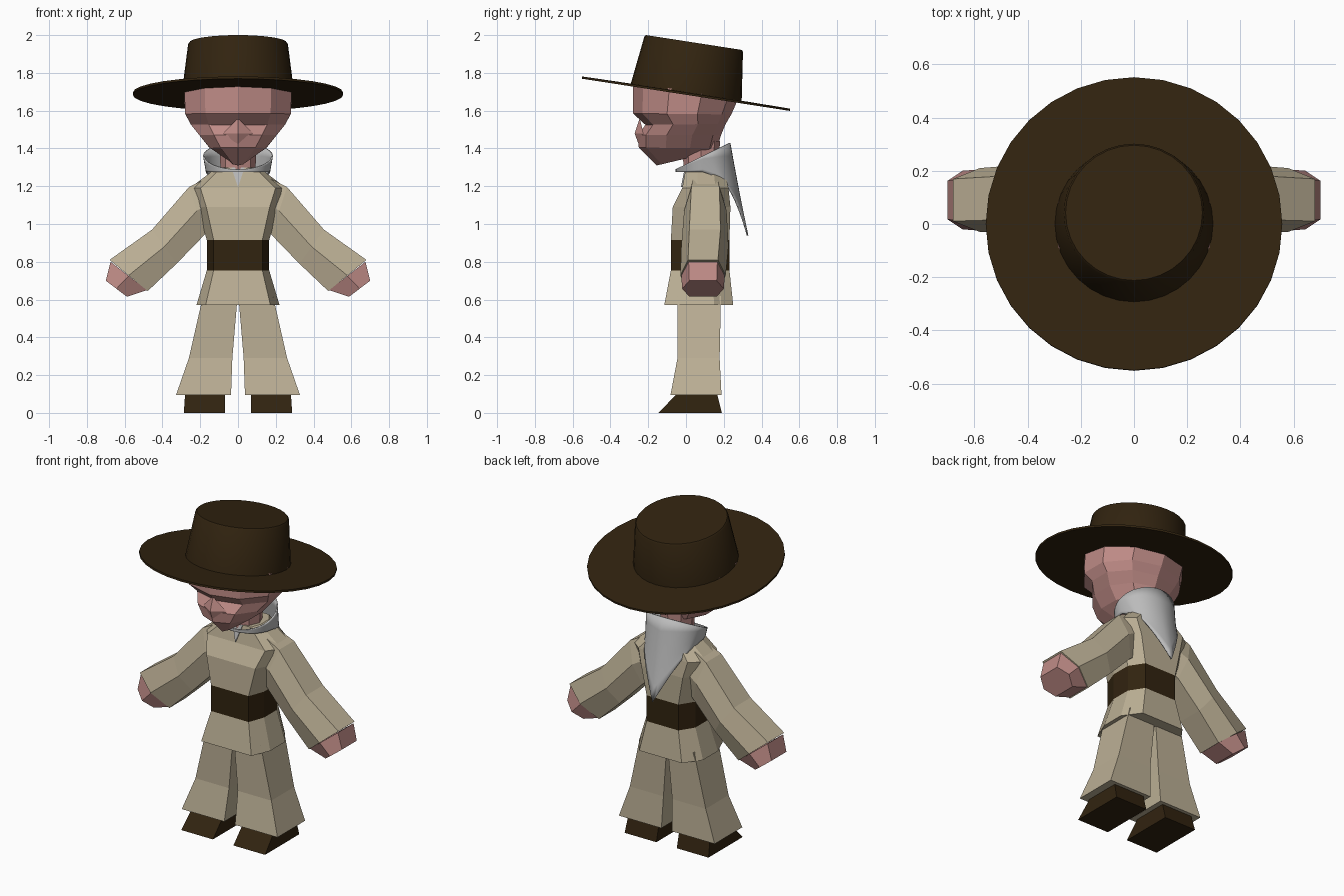
import bpy, bmesh, math
from mathutils import Matrix, Vector

if "Cube" in bpy.data.objects:
    bpy.data.objects.remove(bpy.data.objects["Cube"])


def material(name, rgb):
    m = bpy.data.materials.new(name)
    m.diffuse_color = (*rgb, 1)
    m.use_nodes = True
    m.node_tree.nodes["Principled BSDF"].inputs["Base Color"].default_value = m.diffuse_color
    return m


BROWN = material("dark brown", (0.031, 0.017, 0.005))
CLOTH = material("beige cloth", (0.50, 0.43, 0.30))
SKIN = material("pink skin", (0.52, 0.26, 0.24))
SCARF = material("light grey", (0.50, 0.50, 0.50))


def make(name, bm, mats, smooth=False, mirror=False):
    bmesh.ops.recalc_face_normals(bm, faces=bm.faces)
    me = bpy.data.meshes.new(name)
    bm.to_mesh(me)
    bm.free()
    for m in mats:
        me.materials.append(m)
    ob = bpy.data.objects.new(name, me)
    bpy.context.collection.objects.link(ob)
    if mirror:
        ob.modifiers.new("mirror", 'MIRROR')
    if smooth:
        bpy.context.view_layer.objects.active = ob
        ob.select_set(True)
        bpy.ops.object.shade_smooth_by_angle(angle=math.radians(35))
        ob.select_set(False)
    return ob


def loft(rings, cap=True):
    """Skin a list of equal-length closed rings."""
    bm = bmesh.new()
    vs = [[bm.verts.new(p) for p in r] for r in rings]
    n = len(rings[0])
    for a, b in zip(vs, vs[1:]):
        for i in range(n):
            j = (i + 1) % n
            bm.faces.new((a[i], a[j], b[j], b[i]))
    if cap:
        bm.faces.new(vs[0])
        bm.faces.new(vs[-1])
    return bm


# Hat: one turned profile, tipped back
N = 32
profile = [(0.2, -0.006), (0.557, -0.006), (0.557, 0.006), (0.297, 0.008),
           (0.264, 0.266), (0.257, 0.274)]
bm = loft([[(r * math.cos(2 * math.pi * i / N), r * math.sin(2 * math.pi * i / N), z)
            for i in range(N)] for r, z in profile])
bm.transform(Matrix.Translation((0, 0, 1.69)) @ Matrix.Rotation(math.radians(-8.8), 4, 'X'))
make("hat", bm, [BROWN], smooth=True)

# Head: faceted rings (z front, z back, y front, y back, half width)
head = [(1.31, 1.375, -0.155, 0.12, 0.045), (1.405, 1.40, -0.25, 0.165, 0.15),
        (1.47, 1.47, -0.255, 0.185, 0.205), (1.525, 1.53, -0.215, 0.21, 0.25),
        (1.585, 1.58, -0.28, 0.24, 0.28), (1.75, 1.66, -0.28, 0.275, 0.285)]
rings = []
for zf, zb, yf, yb, w in head:
    ring = []
    for i in range(10):
        a = 2 * math.pi * i / 10
        k = (1 - math.cos(a)) / 2
        ring.append((w * 1.05 * math.sin(a), yf + (yb - yf) * k, zf + (zb - zf) * k))
    rings.append(ring)
bm = loft(rings)
# Nose wedge between the eyes and mouth
nose = [bm.verts.new(p) for p in ((0, -0.245, 1.56), (-0.08, -0.225, 1.48),
                                  (0, -0.272, 1.48), (0.08, -0.225, 1.48), (0, -0.25, 1.42))]
for f in ((0, 1, 2), (0, 2, 3), (1, 4, 2), (2, 4, 3), (0, 3, 4, 1)):
    bm.faces.new([nose[i] for i in f])
make("head", bm, [SKIN])

# Neck
bm = bmesh.new()
bmesh.ops.create_cone(bm, cap_ends=True, segments=8, radius1=0.09, radius2=0.1, depth=0.2,
                      matrix=Matrix.Translation((0, 0.08, 1.34)))
make("neck", bm, [SKIN])

# Tunic with belt band: (z, half width, y front, y back)
body = [(0.57, 0.22, -0.115, 0.25), (0.755, 0.165, -0.08, 0.23), (0.915, 0.165, -0.08, 0.23),
        (1.09, 0.215, -0.07, 0.235), (1.19, 0.255, -0.02, 0.225), (1.30, 0.11, 0.0, 0.2)]
half = [(0.78, 0.0), (1.0, 0.32), (1.0, 0.72), (0.66, 1.0)]
section = half + [(-x, t) for x, t in reversed(half)]
bm = loft([[(x * w, yf + (yb - yf) * t, z) for x, t in section] for z, w, yf, yb in body])
for f in bm.faces:
    if 0.76 < f.calc_center_median().z < 0.91:
        f.material_index = 1
make("tunic_and_belt", bm, [CLOTH, BROWN])


# Arms and hands: rings as (top x, top z, bottom x, bottom z, y front, y back)
def limb(rows):
    out = []
    for tx, tz, bx, bz, y0, y1 in rows:
        d = (y1 - y0) * 0.17
        mx, mz = (tx + bx) / 2, (tz + bz) / 2
        out.append([(tx, y0 + d, tz), (tx, y1 - d, tz), (mx, y1, mz),
                    (bx, y1 - d, bz), (bx, y0 + d, bz), (mx, y0, mz)])
    return loft(out)


wrist = (0.68, 0.81, 0.478, 0.645, -0.03, 0.21)
make("sleeves", limb([(0.11, 1.27, 0.10, 1.0, 0.01, 0.19), (0.26, 1.195, 0.175, 0.945, -0.01, 0.215),
                      (0.455, 0.97, 0.325, 0.79, -0.025, 0.225), wrist]), [CLOTH], mirror=True)
make("hands", limb([(0.675, 0.80, 0.482, 0.65, -0.025, 0.205),
                    (0.70, 0.70, 0.588, 0.615, -0.02, 0.2)]), [SKIN], mirror=True)


# Trousers and shoes: box rings (z, x inner, x outer, y front, y back)
def boxes(rows):
    return loft([[(a, c, z), (b, c, z), (b, d, z), (a, d, z)] for z, a, b, c, d in rows])


make("trousers", boxes([(0.095, 0.037, 0.328, -0.082, 0.188), (0.29, 0.03, 0.26, -0.045, 0.178),
                        (0.62, 0.002, 0.185, -0.045, 0.185)]), [CLOTH], mirror=True)
make("shoes", boxes([(0, 0.07, 0.287, -0.145, 0.19), (0.1, 0.07, 0.28, -0.05, 0.165)]),
     [BROWN], mirror=True)

# Neck scarf: tilted collar whose lower edge drops to a point at the back
M, ROWS = 40, 6
tops, bottoms = [], []
for i in range(M):
    a = 2 * math.pi * i / M
    s, c = math.sin(a), math.cos(a)
    tops.append(Vector((0.185 * s, 0.09 + 0.145 * c, 1.36 + 0.07 * c)))
    t = 1 - min(a, 2 * math.pi - a) / (math.pi / 2)
    if t > 0:
        bottoms.append(Vector((math.copysign(0.17 * (1 - t), s), 0.09 + 0.24 * t ** 0.4,
                               1.275 - 0.335 * t)))
    else:
        bottoms.append(Vector((0.17 * s, 0.09 + 0.145 * c, 1.275)))
rings = []
for r in range(ROWS + 1):
    v = r / ROWS
    rings.append([p.lerp(q, v) - Vector((0, 0.1, 0)) * v * (1 - v) * max(0, q.y - p.y)
                  for p, q in zip(tops, bottoms)])
scarf = make("scarf", loft(rings, cap=False), [SCARF], smooth=True)
sol = scarf.modifiers.new("thickness", 'SOLIDIFY')
sol.thickness = 0.008

# Grey point showing in the collar opening
bm = bmesh.new()
outline = [(-0.035, 0.0, 1.3), (0.035, 0.0, 1.3), (0, -0.021, 1.195)]
rings = [[(x, y + dy, z) for x, y, z in outline] for dy in (-0.006, 0.002)]
bm.free()
make("collar_point", loft(rings), [SCARF])
